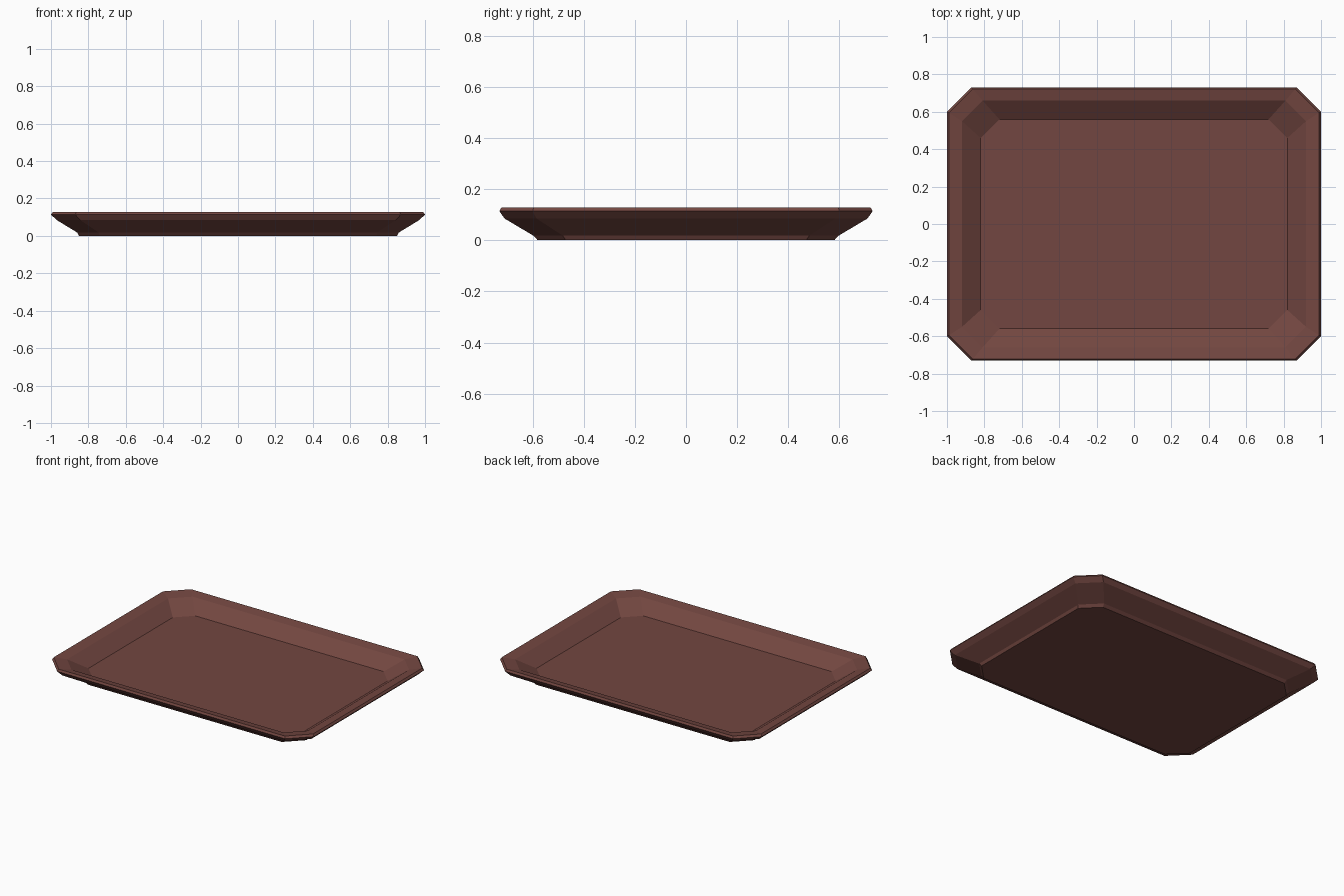
import bpy
import bmesh

cube = bpy.data.objects.get("Cube")
if cube:
    bpy.data.objects.remove(cube, do_unlink=True)

# Single reddish brown colour
brown = bpy.data.materials.new("reddish_brown")
brown.use_nodes = True
colour = (0.17, 0.062, 0.052, 1)
brown.diffuse_color = colour
bsdf = brown.node_tree.nodes["Principled BSDF"]
bsdf.inputs["Base Color"].default_value = colour
bsdf.inputs["Roughness"].default_value = 0.8


def octagon(bm, hx, hy, cut, z):
    """Rectangle with clipped corners, counter-clockwise."""
    points = []
    for sx, sy in ((1, 1), (-1, 1), (-1, -1), (1, -1)):
        pair = [(sx * hx, sy * (hy - cut)), (sx * (hx - cut), sy * hy)]
        points += pair if sx * sy > 0 else pair[::-1]
    return [bm.verts.new((x, y, z)) for x, y in points]


# Half width, half depth, corner cut, height: from base, around rim, to floor
profile = [
    (0.85, 0.58, 0.11, 0.0),     # base
    (0.86, 0.597, 0.115, 0.018),  # foot
    (0.97, 0.71, 0.125, 0.085),  # flared wall
    (1.0, 0.73, 0.13, 0.114),    # widest edge
    (0.99, 0.722, 0.127, 0.128),  # rim top
    (0.92, 0.66, 0.11, 0.115),   # rim inner edge
    (0.82, 0.56, 0.10, 0.045),   # floor
]

# Tray: rings bridged into one closed shell
bm = bmesh.new()
rings = [octagon(bm, *row) for row in profile]
for low, high in zip(rings, rings[1:]):
    for i in range(len(low)):
        j = (i + 1) % len(low)
        bm.faces.new((low[i], low[j], high[j], high[i]))
bm.faces.new(rings[0][::-1])
bm.faces.new(rings[-1])
bmesh.ops.recalc_face_normals(bm, faces=bm.faces)

mesh = bpy.data.meshes.new("tray")
bm.to_mesh(mesh)
bm.free()
mesh.materials.append(brown)
tray = bpy.data.objects.new("tray", mesh)
bpy.context.collection.objects.link(tray)
